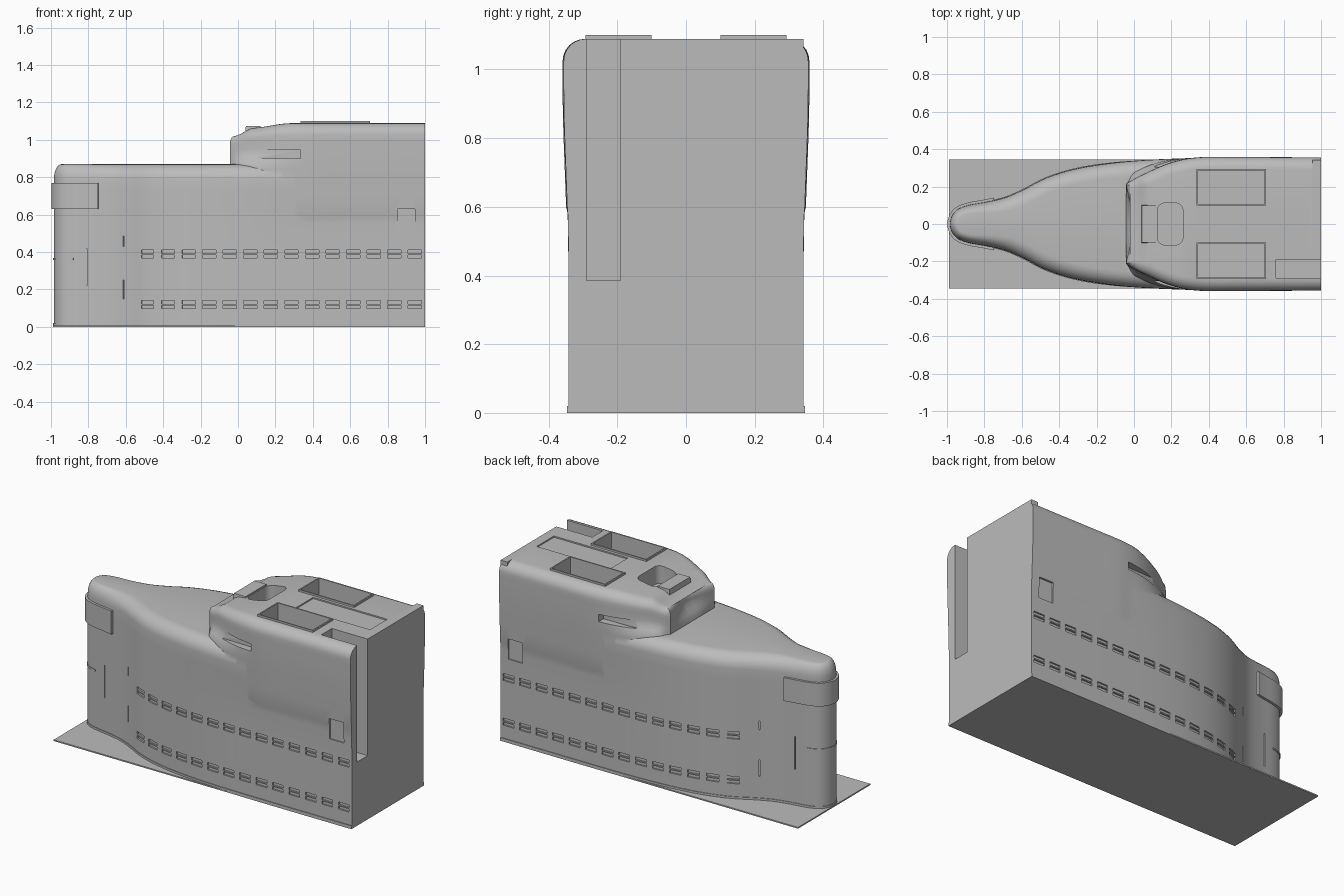
import bpy, bmesh, math
from mathutils import Vector, Matrix

if "Cube" in bpy.data.objects:
    bpy.data.objects.remove(bpy.data.objects["Cube"])

grey = bpy.data.materials.new("hull grey")
grey.use_nodes = True
COLOUR = (0.5, 0.5, 0.5, 1)
grey.diffuse_color = COLOUR
grey.node_tree.nodes["Principled BSDF"].inputs["Base Color"].default_value = COLOUR


def smooth(t):
    t = max(0, min(1, t))
    return t * t * (3 - 2 * t)


def finish(name, bm, merge=True):
    if merge:
        bmesh.ops.remove_doubles(bm, verts=bm.verts, dist=1e-5)
    bmesh.ops.recalc_face_normals(bm, faces=bm.faces)
    mesh = bpy.data.meshes.new(name)
    bm.to_mesh(mesh)
    bm.free()
    ob = bpy.data.objects.new(name, mesh)
    mesh.materials.append(grey)
    bpy.context.collection.objects.link(ob)
    return ob


def add_box(bm, x, y, z, turn=None):
    """Box from ranges; turn is an optional matrix applied after."""
    size = [b - a for a, b in (x, y, z)]
    mid = Vector([(a + b) / 2 for a, b in (x, y, z)])
    m = Matrix.Translation(mid) @ Matrix.Diagonal((*size, 1))
    return bmesh.ops.create_cube(bm, size=1, matrix=(turn @ m) if turn else m)["verts"]


def box(name, x, y, z):
    bm = bmesh.new()
    add_box(bm, x, y, z)
    return finish(name, bm)


def boolean(ob, other, op):
    mod = ob.modifiers.new("bool", "BOOLEAN")
    mod.object, mod.operation, mod.solver = other, op, "EXACT"
    bpy.context.view_layer.objects.active = ob
    bpy.ops.object.modifier_apply(modifier=mod.name)
    bpy.data.objects.remove(other)


def spline(pts, first, steps=6):
    """Smooth curve through the points; first is the point before the start."""
    p = [Vector(q) for q in [first] + pts]
    p.append(p[-1] + (p[-1] - p[-2]) * 0.3)
    out = []
    for a, b, c, d in zip(p, p[1:], p[2:], p[3:]):
        for i in range(steps):
            t = i / steps
            out.append(0.5 * (2 * b + (c - a) * t + (2 * a - 5 * b + 4 * c - d) * t * t
                              + (3 * b - a - 3 * c + d) * t ** 3))
    return out + [p[-2]]


def mirrored(half):
    """Full outline with outward normals, running from one stern corner to the other."""
    pts = [Vector((p.x, -p.y)) for p in reversed(half)] + half[1:]
    norms = []
    for i in range(len(pts)):
        d = (pts[min(i + 1, len(pts) - 1)] - pts[max(i - 1, 0)]).normalized()
        norms.append(Vector((-d.y, d.x)))
    norms[0], norms[-1] = Vector((0, -1)), Vector((0, 1))
    return pts, norms


def loft(name, outline, rings, place):
    """Stack offset copies of an outline, closing stern, top and bottom with strips."""
    pts, norms = outline
    n = len(pts)
    bm = bmesh.new()
    rows = [[bm.verts.new(place(p, q, d, z)) for p, q in zip(pts, norms)] for d, z in rings]
    for a, b in zip(rows, rows[1:]):
        for i in range(n):
            j = (i + 1) % n
            bm.faces.new((a[i], a[j], b[j], b[i]))
    for row in (rows[0], rows[-1]):
        for i in range(n // 2):
            ends = (row[i], row[i + 1], row[n - 2 - i], row[n - 1 - i])
            bm.faces.new(list(dict.fromkeys(ends)))
    return finish(name, bm)


def band(name, x_max, out, z0, z1):
    """Solid strip hugging the hull up to x_max."""
    keep = [(p, q) for p, q in zip(*hull_line) if p.x <= x_max]
    bm = bmesh.new()
    rows = [[bm.verts.new((*(p + q * d), z)) for p, q in keep]
            for d, z in ((-.01, z0), (out, z0), (out, z1), (-.01, z1))]
    for k in range(4):
        a, b = rows[k], rows[(k + 1) % 4]
        for i in range(len(keep) - 1):
            bm.faces.new((a[i], a[i + 1], b[i + 1], b[i]))
    for e in (0, -1):
        bm.faces.new([r[e] for r in rows])
    return finish(name, bm)


# hull: plan outline stacked upwards, with a rounded shoulder at the deck
hull_half = spline([(-.984, 0), (-.972, .045), (-.94, .08), (-.88, .102), (-.78, .12), (-.68, .145),
                    (-.58, .19), (-.48, .242), (-.35, .286), (-.2, .315), (0, .334), (.3, .342),
                    (1, .342)], (-.972, -.045))
hull_line = mirrored(hull_half)


def swell(x, z):
    return .013 * smooth((z - .45) / .5) * smooth((x + .3) / .7)


def place_hull(p, q, d, z):
    r = p + q * (d * (.5 + .5 * smooth((p.x + .98) / .4)) + swell(p.x, z))
    return (r.x, r.y, z)


arc = [(i * math.pi / 12) for i in range(1, 7)]
rings = [(0, z) for z in (0, .45, .55, .65, .73, .79)]
rings += [(-.08 * (1 - math.cos(a)), .79 + .08 * math.sin(a)) for a in arc]
hull = loft("hull", hull_line, rings, place_hull)

# deckhouse: narrower outline with a flared foot and a raked, notched front
house_half = [Vector((-.04, .21 * i / 4)) for i in range(4)]
house_half += spline([(-.04, .21), (.05, .258), (.2, .318), (.35, .344), (.6, .345), (1, .343)], (-.08, .17))


def place_house(p, q, d, z):
    side = smooth((p.x + .04) / .06)
    flare = .035 * smooth((.95 - z) / .1) * (1 - smooth((p.x - .05) / .3)) * side
    r = p + q * (d * (.35 + .65 * side) + flare + swell(p.x, z))
    if p.x < -.03:
        r.x += .05 * (1 - min(1, abs(p.y) / .21)) * smooth((z - .87) / .15)
    k = .68 + .2 * smooth((p.x + .04) / .1) + .12 * smooth((p.x - .03) / .25)
    return (r.x, r.y, z if z < .87 else .87 + (z - .87) * k)


rings = [(-.02, .5), (0, .6)] + [(0, z) for z in (.7, .78, .84, .87, .9, .93, .96, 1.0, 1.025)]
rings += [(-.065 * (1 - math.cos(a)), 1.025 + .064 * math.sin(a)) for a in arc]
house = loft("deckhouse", mirrored(house_half), rings, place_house)
boolean(hull, house, "UNION")

# raised roof parts joined to the hull before the wells are cut
for s in (-1, 1):
    boolean(hull, box("coaming", (.335, .705), sorted((s * .1, s * .293)), (1.0, 1.1)), "UNION")
boolean(hull, box("stern_bracket", (.955, 1), (.29, .342), (.95, 1.089)), "UNION")
bm = bmesh.new()
for v in add_box(bm, (.03, .12), (-.11, .11), (.95, 1.075)):
    if v.co.z > 1:
        v.co.x += .012 if v.co.x < .05 else 0
        v.co.y *= .9
boolean(hull, finish("windscreen", bm), "UNION")

# openings in the roof and stern
bm = bmesh.new()
for s in (-1, 1):
    add_box(bm, (.343, .697), sorted((s * .108, s * .285)), (.97, 1.2))
for i in range(3):
    add_box(bm, (.36 + .11 * i, .44 + .11 * i), (-.283, -.185), (.94 - .02 * i, .965))
add_box(bm, (.445, .94), (-.082, .082), (1.081, 1.2))
add_box(bm, (.76, 1.1), (-.29, -.19), (.385, 1.2))
boolean(hull, finish("opening_cutter", bm, False), "DIFFERENCE")

# rounded cockpit well
bm = bmesh.new()
well = add_box(bm, (.125, .262), (-.112, .112), (.98, 1.2))
upright = [e for e in bm.edges if abs(e.verts[0].co.z - e.verts[1].co.z) > .1]
bmesh.ops.bevel(bm, geom=upright, offset=.04, segments=5, affect="EDGES", profile=.5)
boolean(hull, finish("cockpit_cutter", bm), "DIFFERENCE")


def side_cut(bm, x, z, depth, side):
    """Cutter turned to lie along the hull side."""
    mid, half = sum(x) / 2, (x[1] - x[0]) / 2
    for a, b in zip(hull_half, hull_half[1:]):
        if a.x <= mid <= b.x:
            t = (b - a).normalized()
            y = a.y + (b.y - a.y) * (mid - a.x) / (b.x - a.x) + swell(mid, sum(z) / 2)
            turn = Matrix.Translation((mid, side * y, 0)) @ Matrix.Rotation(side * math.atan2(t.y, t.x), 4, "Z")
            add_box(bm, (-half, half), (-depth, .03) if side > 0 else (-.03, depth), z, turn)
            return


# side slots, hatches, seams and rows of paired ports
bm = bmesh.new()
for s in (-1, 1):
    for i in range(14):
        x = -.52 + .11 * i
        for z in (.097, .122, .367, .392):
            side_cut(bm, (x, x + .072), (z, z + .018), .009, s)
    side_cut(bm, (.852, .947), (.505, .63), .008, s)
    side_cut(bm, (.11, .335), (.9, .945), .045, s)
    for x, z0, z1 in ((-.81, .22, .42), (-.612, .43, .485), (-.612, .15, .25)):
        side_cut(bm, (x - .003, x + .003), (z0, z1), .008, s)
boolean(hull, finish("port_cutter", bm, False), "DIFFERENCE")

# fittings around the hull
bow_fender = band("bow_fender", -.74, .014, .63, .77)
bow_strip = band("bow_strip", -.87, .004, .357, .368)
rub_rail = band("rub_rail", 2, .004, 0, .02)
base_plate = box("base_plate", (-.99, 1), (-.345, .345), (0, .008))

for ob in (hull, bow_fender, bow_strip, rub_rail):
    bpy.ops.object.select_all(action="DESELECT")
    ob.select_set(True)
    bpy.context.view_layer.objects.active = ob
    bpy.ops.object.shade_smooth_by_angle(angle=math.radians(32))
